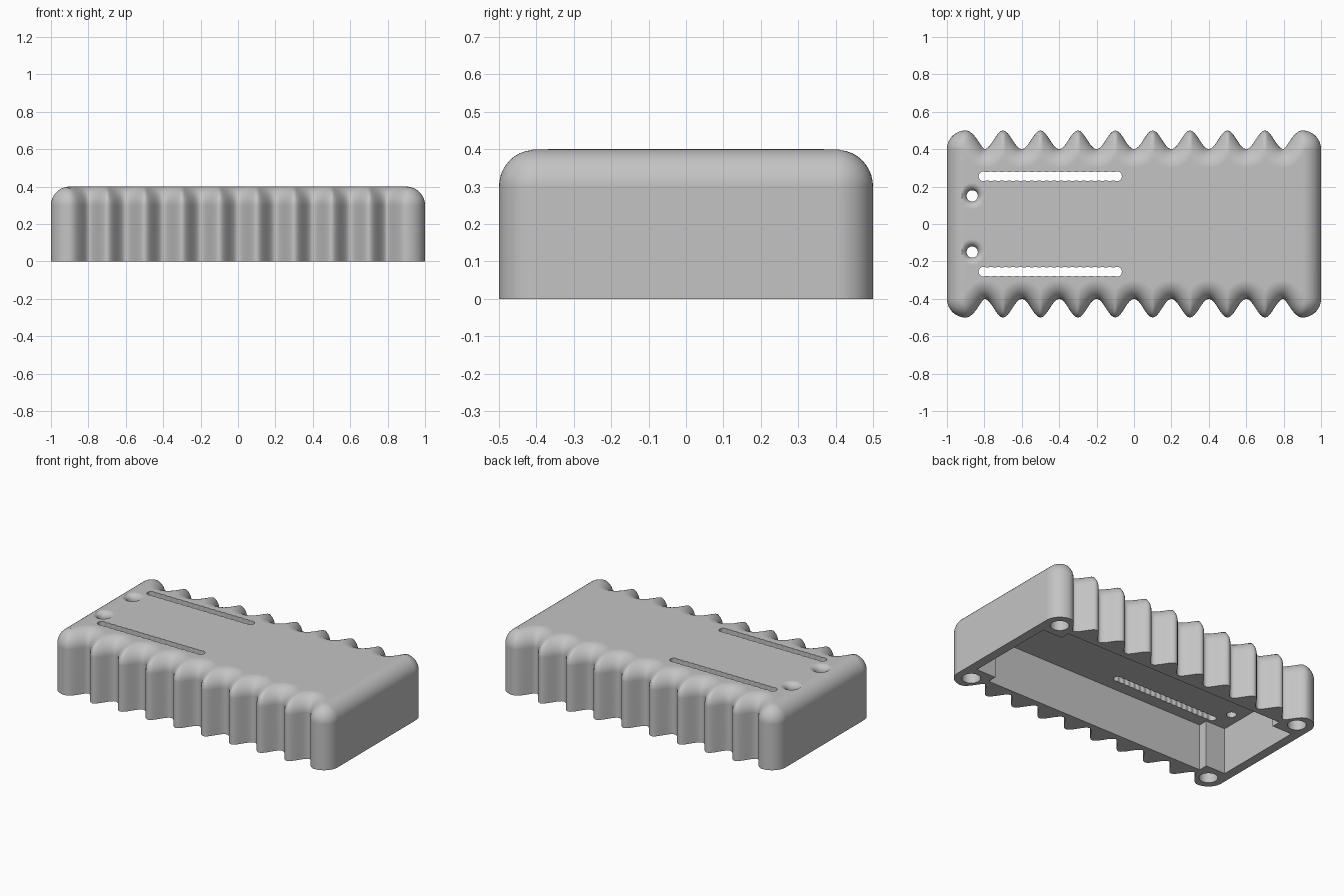
import bpy, bmesh, math

cube = bpy.data.objects.get("Cube")
if cube:
    bpy.data.objects.remove(cube, do_unlink=True)

grey = bpy.data.materials.new("plain grey")
grey.use_nodes = True
colour = (0.55, 0.55, 0.55, 1)
grey.diffuse_color = colour
grey.node_tree.nodes["Principled BSDF"].inputs["Base Color"].default_value = colour

R = 0.1          # edge rounding and lobe radius
HEIGHT = 0.4
CEILING = 0.3    # inside height of the pocket
VALLEY = 0.8     # x of the last groove before each end lobe


def loft(name, rings):
    """Closed solid through stacked rings of equal length."""
    bm = bmesh.new()
    loops = [[bm.verts.new(p) for p in ring] for ring in rings]
    n = len(loops[0])
    for low, high in zip(loops, loops[1:]):
        for i in range(n):
            j = (i + 1) % n
            bm.faces.new((low[i], low[j], high[j], high[i]))
    bm.faces.new(loops[0][::-1])
    bm.faces.new(loops[-1])
    bmesh.ops.recalc_face_normals(bm, faces=bm.faces)
    mesh = bpy.data.meshes.new(name)
    bm.to_mesh(mesh)
    bm.free()
    mesh.materials.append(grey)
    obj = bpy.data.objects.new(name, mesh)
    bpy.context.collection.objects.link(obj)
    return obj


def prism(name, outline, low, high):
    return loft(name, [[(x, y, z) for x, y in outline] for z in (low, high)])


def turned(name, cx, cy, profile, sides=32):
    """Round solid from (radius, height) pairs."""
    turns = [2 * math.pi * i / sides for i in range(sides)]
    return loft(name, [[(cx + r * math.cos(a), cy + r * math.sin(a), z) for a in turns]
                       for r, z in profile])


def half_width(x):
    """Scalloped side outline with a round lobe at each end."""
    x = min(abs(x), 1)
    if x <= VALLEY:
        return 0.45 - 0.05 * math.cos(10 * math.pi * x)
    if x <= 0.9:
        t = ((x - VALLEY) / 0.1) ** 0.7
        return 0.45 - 0.05 * math.cos(math.pi * t)
    return 0.4 + math.sqrt(max(R * R - (x - 0.9) ** 2, 0))


def inset_width(x, d):
    """Side outline moved inward by the distance d."""
    best = half_width(x) - d
    for k in range(61):
        a = math.pi * k / 60
        best = min(best, half_width(x + d * math.cos(a)) - d * math.sin(a))
    return best


# Body: wavy grip outline with a rounded top edge
middle = [-VALLEY + 2 * VALLEY * i / 128 for i in range(129)]
lobe = [math.sin(math.pi / 2 * k / 20) for k in range(1, 21)]


def body_ring(d, z):
    reach = 1 - d - VALLEY
    right = [VALLEY + reach * t for t in lobe]
    xs = [-x for x in reversed(right)] + middle + right
    side = [(x, inset_width(x, d)) for x in xs]
    return [(x, -y, z) for x, y in side] + [(x, y, z) for x, y in reversed(side)]


rings = [body_ring(0, 0)]
for k in range(11):
    a = math.pi / 2 * k / 10
    rings.append(body_ring(R * (1 - math.cos(a)), HEIGHT - R + R * math.sin(a)))
body = loft("ribbed_cover", rings)

cutters = []

# Underside pocket, stepped around the corner bosses
quarter = [(0.94, 0.3), (VALLEY, 0.3), (VALLEY, 0.36)]
pocket = (quarter + [(-x, y) for x, y in reversed(quarter)]
          + [(-x, -y) for x, y in quarter] + [(x, -y) for x, y in reversed(quarter)])
cutters.append(prism("pocket_cutter", pocket, -0.1, CEILING))

# Vent slots with round ends and shallow drilled scallops along the sides
count, r, start, end = 19, 0.026, -0.805, -0.09
centres = [start + (end - start) * i / (count - 1) for i in range(count)]
steps = 180
edge = []
for i in range(1, steps):
    x = start - r + (end - start + 2 * r) * i / steps
    y = math.sqrt(max(r * r - (x - c) ** 2 for c in centres))
    edge.append((x, max(y, 0.022) if start < x < end else y))

for s in (-1, 1):
    y0 = 0.255 * s
    slot = ([(start - r, y0)] + [(x, y0 - y) for x, y in edge]
            + [(end + r, y0)] + [(x, y0 + y) for x, y in reversed(edge)])
    cutters.append(prism("slot_cutter", slot, 0.2, 0.5))

    # Button holes with a flared mouth
    flare = 0.04
    profile = [(0.03, 0.2)]
    for k in range(9):
        a = math.pi / 2 * k / 8
        profile.append((0.03 + flare * (1 - math.cos(a)), HEIGHT - flare + flare * math.sin(a)))
    profile.append((0.03 + flare, 0.5))
    cutters.append(turned("button_hole_cutter", -0.865, 0.15 * s, profile))

    # Blind screw holes in the corner bosses
    for e in (-1, 1):
        cutters.append(turned("screw_hole_cutter", 0.9 * e, 0.4 * s,
                              [(0.055, -0.1), (0.055, 0.28)]))

for cutter in cutters:
    cutter.hide_render = True
    mod = body.modifiers.new(cutter.name, 'BOOLEAN')
    mod.operation = 'DIFFERENCE'
    mod.solver = 'EXACT'
    mod.object = cutter

# Bake the cuts, remove the cutters, then smooth the curved faces
bpy.context.view_layer.update()
graph = bpy.context.evaluated_depsgraph_get()
baked = bpy.data.meshes.new_from_object(body.evaluated_get(graph))
body.modifiers.clear()
body.data = baked
baked.materials.clear()
baked.materials.append(grey)
for cutter in cutters:
    bpy.data.objects.remove(cutter, do_unlink=True)

bpy.ops.object.select_all(action='DESELECT')
body.select_set(True)
bpy.context.view_layer.objects.active = body
bpy.ops.object.shade_smooth_by_angle(angle=math.radians(75))

# Keep the large flat faces shading flat
flat = body.modifiers.new("flat_faces", 'WEIGHTED_NORMAL')
flat.keep_sharp = True
